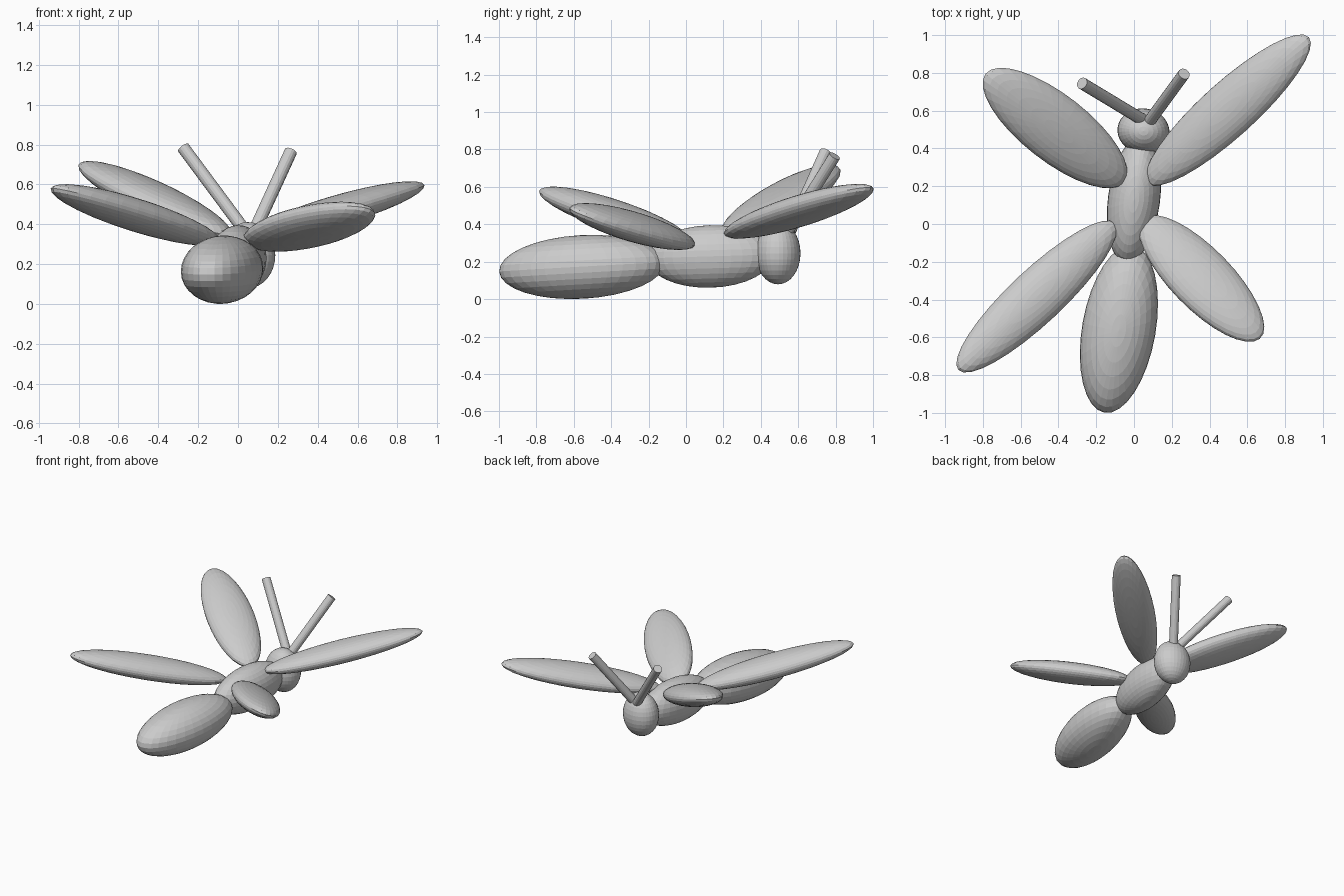
import bpy
from mathutils import Matrix, Vector

if "Cube" in bpy.data.objects:
    bpy.data.objects.remove(bpy.data.objects["Cube"])


def ellipsoid(name, centre, long_axis, normal, radii):
    """Scaled sphere: long_axis is the local x, normal is the local pole."""
    x = Vector(long_axis).normalized()
    y = Vector(normal).cross(x).normalized()
    z = x.cross(y)
    rot = Matrix((x, y, z)).transposed().to_4x4()
    bpy.ops.mesh.primitive_uv_sphere_add(segments=32, ring_count=16, radius=1)
    ob = bpy.context.object
    ob.name = name
    ob.matrix_world = (Matrix.Translation(centre) @ rot
                       @ Matrix.Diagonal((*radii, 1)))
    return ob


def rod(name, base, tip, radius):
    """Straight cylinder between two points."""
    a, b = Vector(base), Vector(tip)
    bpy.ops.mesh.primitive_cylinder_add(vertices=16, radius=radius, depth=(b - a).length,
                                        location=(a + b) / 2)
    ob = bpy.context.object
    ob.name = name
    ob.rotation_euler = (b - a).to_track_quat('Z', 'Y').to_euler()
    return ob


# Body: three ellipsoids along one slightly turned axis
UP = (0, 0, 1)
ellipsoid("abdomen", (-0.08, -0.556, 0.172), (0.17, 0.98, 0.055), UP, (0.45, 0.195, 0.17))
ellipsoid("thorax", (0.0, 0.13, 0.228), (0.13, 0.99, 0.03), UP, (0.34, 0.138, 0.167))
ellipsoid("head", (0.05, 0.492, 0.245), (0.14, 0.99, 0.0), UP, (0.12, 0.138, 0.166))

# Wings: centre, direction, surface normal, radii
wings = {
    "upper_right_wing": ((0.498, 0.603, 0.47), (0.726, 0.654, 0.214),
                         (-0.22, -0.07, 0.97), (0.59, 0.145, 0.075)),
    "upper_left_wing": ((-0.418, 0.508, 0.525), (-0.736, 0.575, 0.357),
                        (0.396, -0.325, 0.914), (0.50, 0.176, 0.08)),
    "lower_left_wing": ((-0.515, -0.384, 0.447), (-0.71, -0.666, 0.229),
                        (0.177, 0.145, 0.971), (0.584, 0.142, 0.08)),
    "lower_right_wing": ((0.357, -0.288, 0.388), (0.683, -0.705, 0.19),
                         (0.123, 0.367, 0.919), (0.453, 0.17, 0.077)),
}
for name, (centre, axis, normal, radii) in wings.items():
    ellipsoid(name, centre, axis, normal, radii)

# Antennae
rod("left_antenna", (0.04, 0.555, 0.36), (-0.275, 0.745, 0.785), 0.032)
rod("right_antenna", (0.075, 0.535, 0.35), (0.265, 0.795, 0.765), 0.032)
